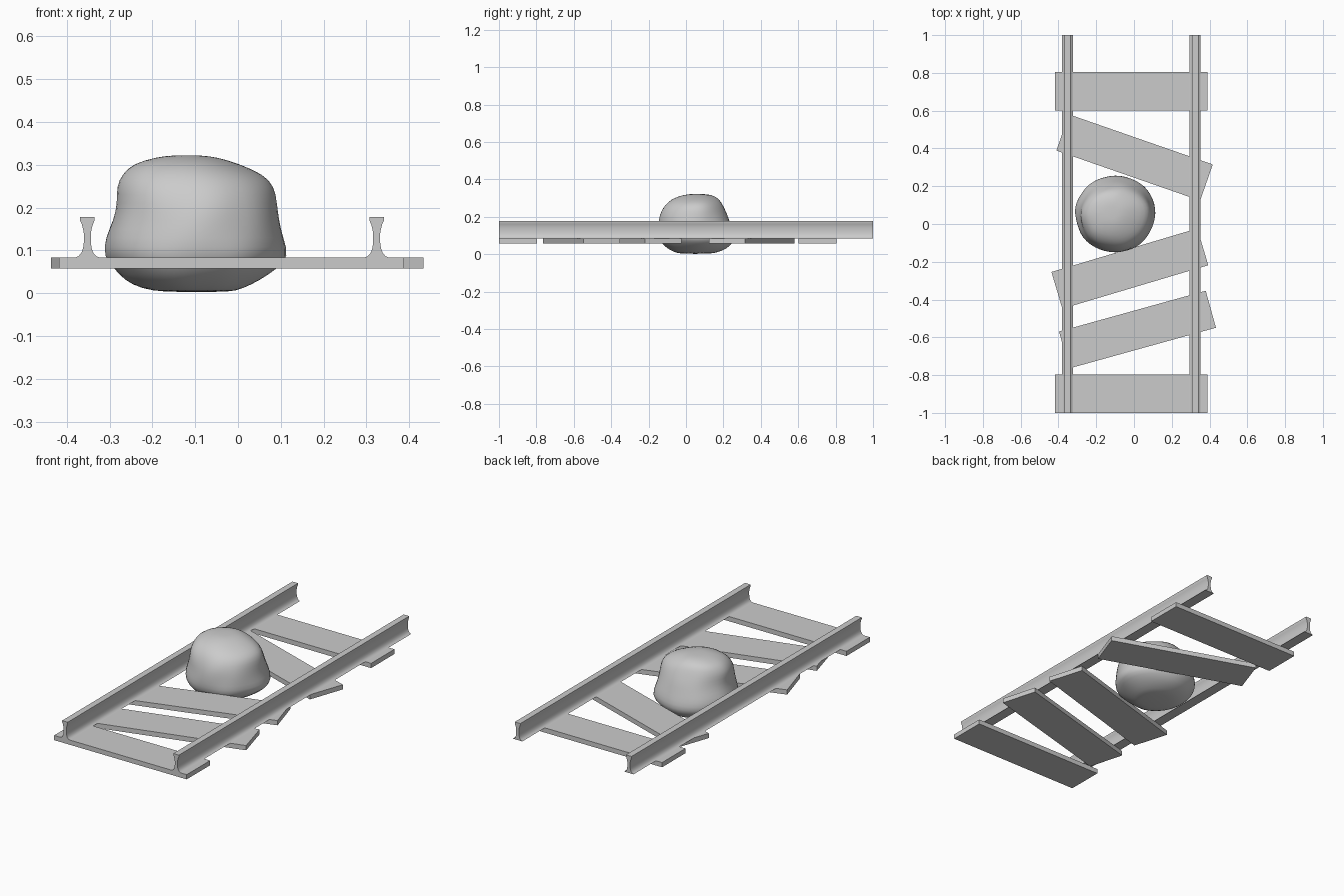
import bpy
import bmesh
from math import sin, cos, pi, radians
from mathutils import Vector, noise

cube = bpy.data.objects.get("Cube")
if cube:
    bpy.data.objects.remove(cube, do_unlink=True)


def add_object(name, bm):
    bmesh.ops.recalc_face_normals(bm, faces=bm.faces)
    mesh = bpy.data.meshes.new(name)
    bm.to_mesh(mesh)
    bm.free()
    obj = bpy.data.objects.new(name, mesh)
    bpy.context.collection.objects.link(obj)
    return obj


def smooth(obj, angle):
    bpy.ops.object.select_all(action='DESELECT')
    obj.select_set(True)
    bpy.context.view_layer.objects.active = obj
    bpy.ops.object.shade_smooth_by_angle(angle=radians(angle))


def tie(name, x, y, turn):
    bm = bmesh.new()
    bmesh.ops.create_cube(bm, size=1)
    bmesh.ops.scale(bm, vec=(0.806, 0.203, 0.026), verts=bm.verts)
    obj = add_object(name, bm)
    obj.location = (x, y, 0.07)
    obj.rotation_euler.z = radians(turn)


# Rail section: half width and height, from foot to head
RAIL_HALF = [(0.029, 0.083), (0.021, 0.086), (0.014, 0.094), (0.010, 0.105),
             (0.008, 0.120), (0.008, 0.138), (0.010, 0.150), (0.013, 0.161),
             (0.017, 0.170), (0.017, 0.178)]


def rail(name, x):
    section = RAIL_HALF + [(-w, z) for w, z in reversed(RAIL_HALF)]
    bm = bmesh.new()
    face = bm.faces.new([bm.verts.new((x + w, -1, z)) for w, z in section])
    swept = bmesh.ops.extrude_face_region(bm, geom=[face], use_keep_orig=True)
    moved = [v for v in swept["geom"] if isinstance(v, bmesh.types.BMVert)]
    bmesh.ops.translate(bm, vec=(0, 2, 0), verts=moved)
    smooth(add_object(name, bm), 35)


# Boulder levels: height, x min, x max, y min, y max
LEVELS = [(0.002, -0.17, -0.02, -0.03, 0.13), (0.010, -0.225, 0.01, -0.06, 0.17),
          (0.030, -0.265, 0.05, -0.10, 0.22), (0.057, -0.287, 0.088, -0.13, 0.245),
          (0.085, -0.315, 0.118, -0.15, 0.26), (0.130, -0.310, 0.108, -0.15, 0.25),
          (0.170, -0.292, 0.100, -0.147, 0.235), (0.210, -0.283, 0.092, -0.14, 0.222),
          (0.250, -0.282, 0.082, -0.12, 0.205), (0.278, -0.267, 0.055, -0.095, 0.19),
          (0.302, -0.245, 0.00, -0.06, 0.17), (0.318, -0.19, -0.05, -0.01, 0.135),
          (0.322, -0.15, -0.09, 0.03, 0.09)]


def boulder(name, sides=24):
    bm = bmesh.new()
    rings = []
    for z, x0, x1, y0, y1 in LEVELS:
        ring = []
        for i in range(sides):
            a = 2 * pi * i / sides
            lump = noise.noise(Vector((2 * cos(a), 2 * sin(a), 9 * z)))
            r = 1.01 + 0.05 * lump
            ring.append(bm.verts.new(((x0 + x1) / 2 + r * (x1 - x0) / 2 * cos(a),
                                      (y0 + y1) / 2 + r * (y1 - y0) / 2 * sin(a), z)))
        rings.append(ring)
    for low, high in zip(rings, rings[1:]):
        for i in range(sides):
            j = (i + 1) % sides
            bm.faces.new((low[i], low[j], high[j], high[i]))
    bm.faces.new(rings[0])
    bm.faces.new(rings[-1])
    obj = add_object(name, bm)
    smooth(obj, 80)
    sub = obj.modifiers.new("Rounding", 'SUBSURF')
    sub.levels = sub.render_levels = 1


# Cross ties, some knocked askew
tie("front_tie", -0.015, -0.898, 0)
tie("second_tie", 0.0185, -0.559, 15.5)
tie("third_tie", -0.022, -0.236, 16.6)
tie("fourth_tie", 0.003, 0.352, -19.2)
tie("back_tie", -0.015, 0.703, 0)

# Running rails
rail("right_rail", -0.352)
rail("left_rail", 0.324)

# Rock lying between the rails
boulder("boulder")
